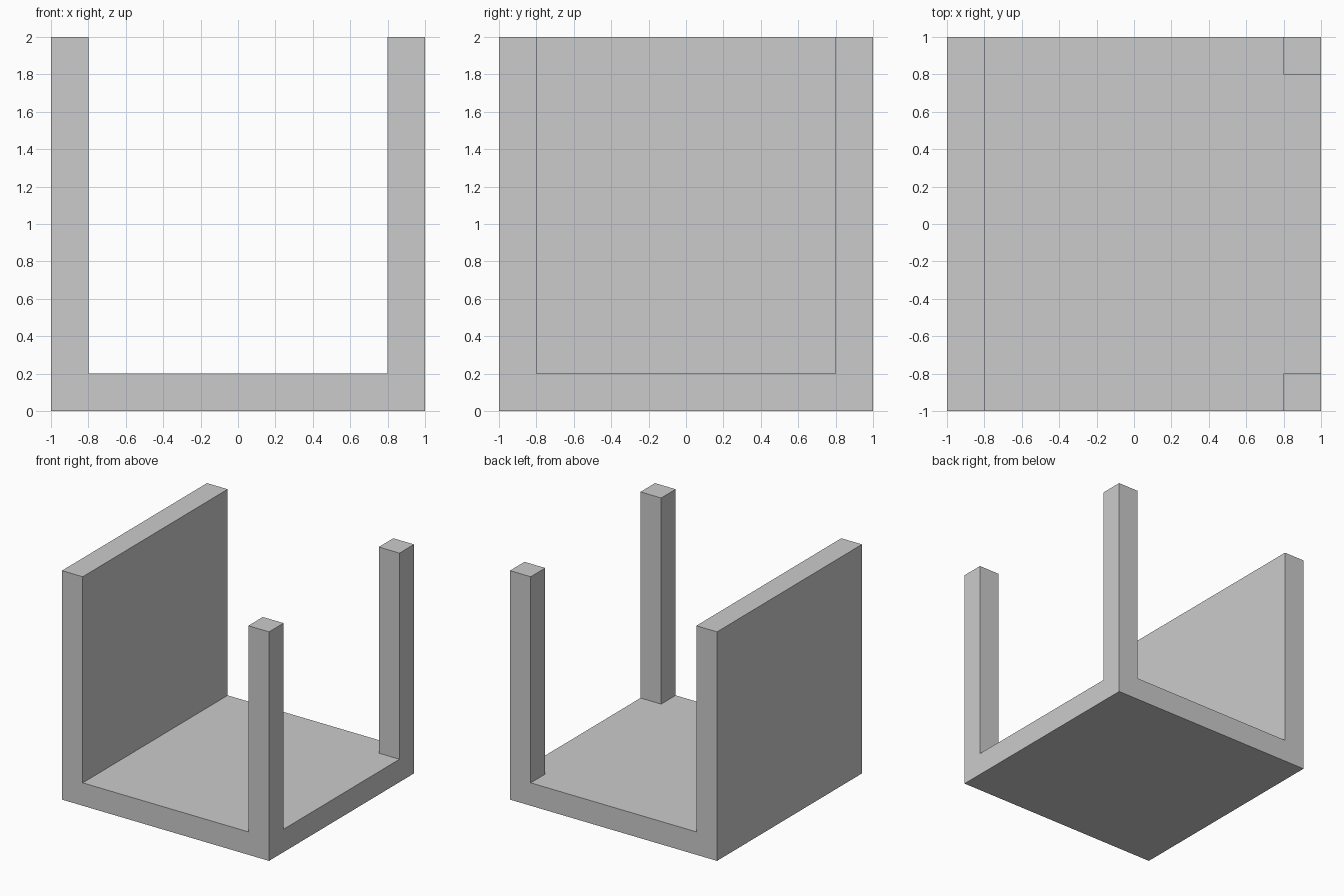
import bpy
import bmesh
import math
from mathutils import Matrix, Vector

if "Cube" in bpy.data.objects:
    bpy.data.objects.remove(bpy.data.objects["Cube"])

HALF = 1.0      # half width and depth
INNER = 0.8     # inner side of wall and posts
FLOOR = 0.2     # floor thickness
HEIGHT = 2.0    # overall height

bm = bmesh.new()

# Floor slab
bmesh.ops.create_cube(
    bm, size=1.0,
    matrix=Matrix.Translation((0, 0, FLOOR / 2)) @ Matrix.Diagonal((2 * HALF, 2 * HALF, FLOOR, 1)))

# Score the slab into the footprints of the wall and posts
for axis in (Vector((1, 0, 0)), Vector((0, 1, 0))):
    for side in (-1, 1):
        bmesh.ops.bisect_plane(bm, geom=bm.verts[:] + bm.edges[:] + bm.faces[:],
                               plane_co=axis * side * INNER, plane_no=axis)
bm.normal_update()


def is_upright(face):
    c = face.calc_center_median()
    on_top = face.normal.z > 0.9
    wall = c.x < -INNER
    post = c.x > INNER and abs(c.y) > INNER
    return on_top and (wall or post)


# Raise the full left wall and the two right corner posts
raised = bmesh.ops.extrude_face_region(bm, geom=[f for f in bm.faces if is_upright(f)])
top_verts = [g for g in raised["geom"] if isinstance(g, bmesh.types.BMVert)]
bmesh.ops.translate(bm, verts=top_verts, vec=(0, 0, HEIGHT - FLOOR))

# Merge flat neighbouring faces
bmesh.ops.dissolve_limit(bm, angle_limit=math.radians(1), verts=bm.verts[:], edges=bm.edges[:])
bmesh.ops.recalc_face_normals(bm, faces=bm.faces[:])

mesh = bpy.data.meshes.new("open_box_frame")
bm.to_mesh(mesh)
bm.free()
frame = bpy.data.objects.new("open_box_frame", mesh)
bpy.context.collection.objects.link(frame)
